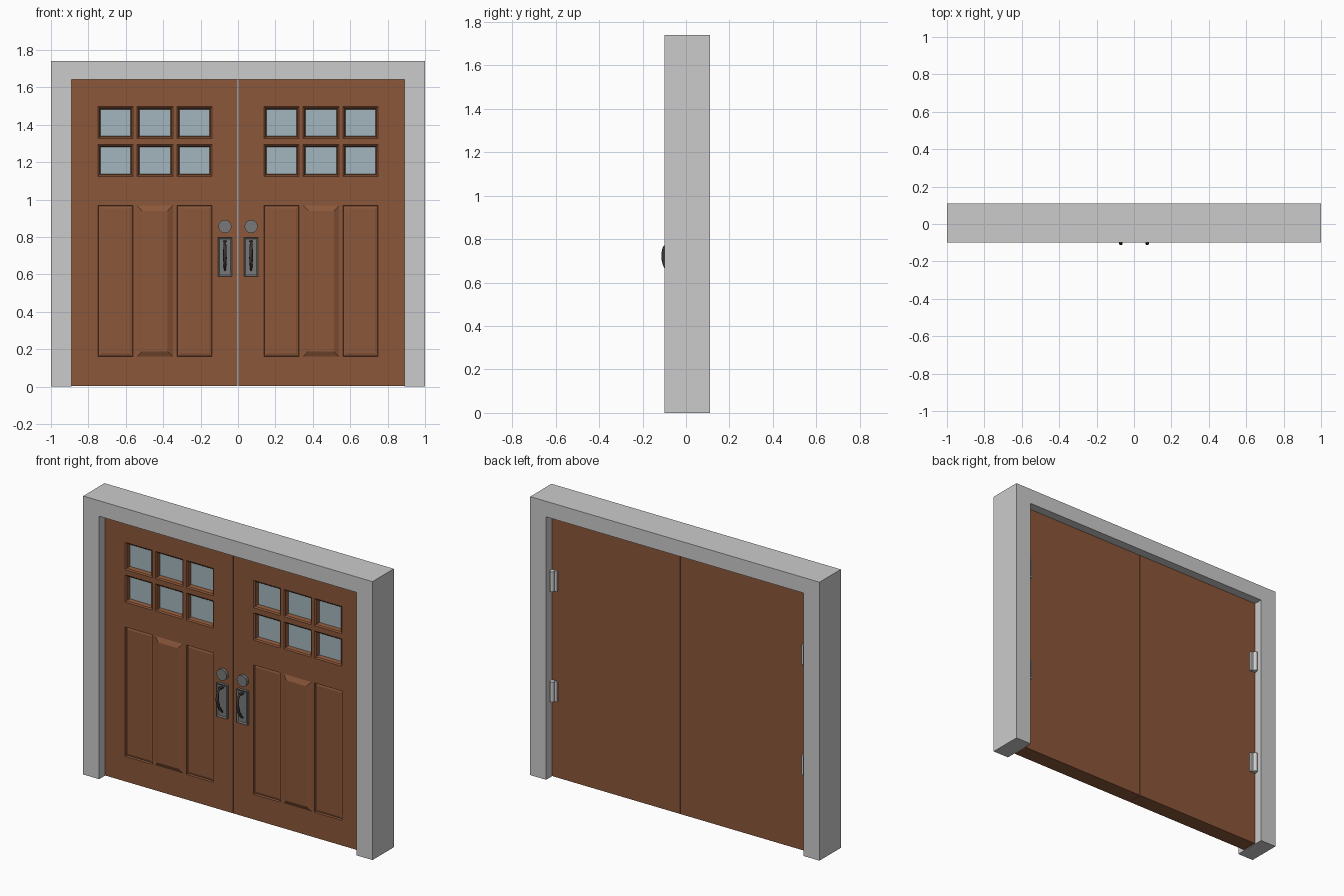
import bpy, bmesh, math
from mathutils import Matrix, Vector

if "Cube" in bpy.data.objects:
    bpy.data.objects.remove(bpy.data.objects["Cube"])


def material(name, rgb):
    m = bpy.data.materials.new(name)
    m.diffuse_color = (*rgb, 1)
    m.use_nodes = True
    m.node_tree.nodes["Principled BSDF"].inputs["Base Color"].default_value = m.diffuse_color
    return m


WOOD = material("brown wood", (0.26, 0.095, 0.042))
FRAME = material("pale grey frame", (0.60, 0.60, 0.60))
GLASS = material("blue grey glass", (0.37, 0.47, 0.51))
STEEL = material("grey steel", (0.19, 0.19, 0.19))
DARK = material("dark metal", (0.04, 0.04, 0.04))
HINGE = material("light hinge steel", (0.62, 0.62, 0.62))

FRONT, BACK = -0.045, 0.055      # door faces


def finish(bm, name, *mats, smooth=False):
    bmesh.ops.recalc_face_normals(bm, faces=bm.faces)
    me = bpy.data.meshes.new(name)
    bm.to_mesh(me)
    bm.free()
    ob = bpy.data.objects.new(name, me)
    bpy.context.collection.objects.link(ob)
    for m in mats:
        me.materials.append(m)
    if smooth:
        bpy.ops.object.select_all(action='DESELECT')
        ob.select_set(True)
        bpy.context.view_layer.objects.active = ob
        bpy.ops.object.shade_smooth_by_angle(angle=math.radians(35))
    return ob


def add_box(bm, lo, hi):
    lo, hi = Vector(lo), Vector(hi)
    mat = Matrix.Translation((lo + hi) / 2) @ Matrix.Diagonal((*(hi - lo), 1))
    bmesh.ops.create_cube(bm, size=1, matrix=mat)


def cylinder(bm, centre, radius, length, axis, sides=24):
    rot = Matrix.Rotation(math.pi / 2, 4, 'X') if axis == 'Y' else Matrix()
    bmesh.ops.create_cone(bm, cap_ends=True, segments=sides, radius1=radius, radius2=radius,
                          depth=length, matrix=Matrix.Translation(centre) @ rot)


# Door frame: an upside-down U profile extruded front to back
bm = bmesh.new()
outline = [(-1, 0), (-1, 1.74), (1, 1.74), (1, 0), (0.89, 0), (0.89, 1.643), (-0.89, 1.643), (-0.89, 0)]
face = bm.faces.new([bm.verts.new((x, -0.1, z)) for x, z in outline])
ext = bmesh.ops.extrude_face_region(bm, geom=[face], use_keep_orig=True)
bmesh.ops.translate(bm, vec=(0, 0.21, 0), verts=[g for g in ext["geom"] if isinstance(g, bmesh.types.BMVert)])
finish(bm, "door_frame", FRAME)

# Grid lines shared by the panels and windows on each door
XS = [0.002, 0.139, 0.326, 0.348, 0.540, 0.561, 0.749, 0.889]
ZS = [0.003, 0.160, 0.968, 1.123, 1.294, 1.326, 1.497, 1.642]


def inset(bm, faces, width, depth):
    bmesh.ops.inset_individual(bm, faces=faces, thickness=width, depth=depth, use_even_offset=True)


def door(side, name):
    bm = bmesh.new()
    v = [[bm.verts.new((side * x, FRONT, z)) for z in ZS] for x in XS]
    cells = {}
    for i in range(7):
        for j in range(7):
            loop = [v[i][j], v[i + 1][j], v[i + 1][j + 1], v[i][j + 1]]
            cells[i, j] = bm.faces.new(loop if side > 0 else loop[::-1])
    # edges and back of the slab
    rim = [e for e in bm.edges if e.is_boundary]
    ext = bmesh.ops.extrude_edge_only(bm, edges=rim)["geom"]
    bmesh.ops.translate(bm, vec=(0, BACK - FRONT, 0), verts=[g for g in ext if isinstance(g, bmesh.types.BMVert)])
    bmesh.ops.edgeloop_fill(bm, edges=[e for e in bm.edges if e.is_boundary])
    bmesh.ops.recalc_face_normals(bm, faces=bm.faces)
    # sunken side panels, raised middle panel, glazed windows
    side_panels = [cells[1, 1], cells[5, 1]]
    inset(bm, side_panels, 0.003, -0.012)
    inset(bm, side_panels, 0.013, 0.004)
    inset(bm, [cells[3, 1]], 0.028, 0.014)
    panes = [cells[i, j] for i in (1, 3, 5) for j in (3, 5)]
    inset(bm, panes, 0.008, -0.006)
    inset(bm, panes, 0.006, -0.022)
    for f in panes:
        f.material_index = 1
    finish(bm, name, WOOD, GLASS)


def hardware(side, label):
    x = side * 0.07
    # round lock
    bm = bmesh.new()
    cylinder(bm, (x, FRONT - 0.008, 0.856), 0.035, 0.02, 'Y')
    finish(bm, label + "_lock", STEEL, smooth=True)
    # handle plate with a raised lip
    bm = bmesh.new()
    add_box(bm, (x - 0.037, FRONT - 0.016, 0.588), (x + 0.037, FRONT + 0.002, 0.797))
    bmesh.ops.recalc_face_normals(bm, faces=bm.faces)
    front = [f for f in bm.faces if f.normal.y < -0.9]
    inset(bm, front, 0.008, -0.006)
    finish(bm, label + "_handle_plate", STEEL)
    # bowed pull handle, thickest in the middle
    cu = bpy.data.curves.new(label + "_pull_handle", 'CURVE')
    cu.dimensions = '3D'
    cu.bevel_depth = 0.010
    cu.bevel_resolution = 2
    cu.use_fill_caps = True
    cu.resolution_u = 6
    path = [(-0.050, 0.775, 0.5), (-0.090, 0.772, 0.6), (-0.104, 0.735, 0.9),
            (-0.097, 0.685, 1.0), (-0.075, 0.645, 0.7), (-0.050, 0.620, 0.5)]
    sp = cu.splines.new('BEZIER')
    sp.bezier_points.add(len(path) - 1)
    for p, (y, z, r) in zip(sp.bezier_points, path):
        p.co, p.radius = (x, y, z), r
        p.handle_left_type = p.handle_right_type = 'AUTO'
    cu.materials.append(DARK)
    bpy.context.collection.objects.link(bpy.data.objects.new(label + "_pull_handle", cu))
    # thumb latch
    bm = bmesh.new()
    add_box(bm, (x - 0.010, FRONT - 0.035, 0.774), (x + 0.010, FRONT, 0.782))
    finish(bm, label + "_thumb_latch", DARK)
    # two hinges on the back: leaf and knuckle
    for n, z in enumerate((0.48, 1.17)):
        bm = bmesh.new()
        xs = sorted((side * 0.846, side * 0.889))
        add_box(bm, (xs[0], BACK - 0.005, z), (xs[1], BACK + 0.012, z + 0.125))
        cylinder(bm, (side * 0.875, BACK + 0.018, z + 0.0625), 0.013, 0.125, 'Z', 12)
        finish(bm, f"{label}_hinge_{n + 1}", HINGE, smooth=True)


for side, label in ((-1, "left"), (1, "right")):
    door(side, label + "_door")
    hardware(side, label)
